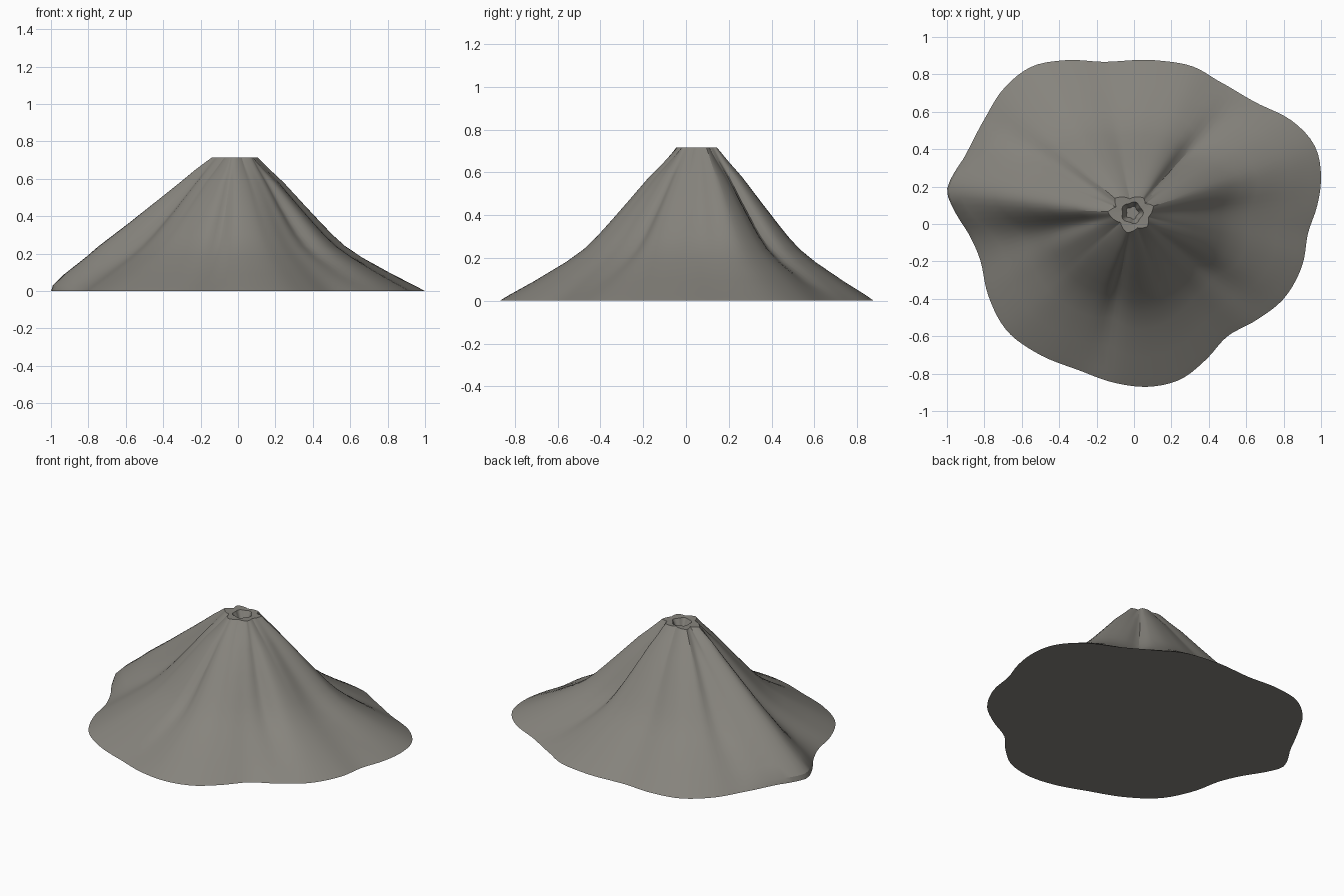
import bpy, bmesh
from math import atan2, hypot, cos, sin, pi, exp, radians

if "Cube" in bpy.data.objects:
    bpy.data.objects.remove(bpy.data.objects["Cube"])

CX, CY = -0.01, 0.06          # summit position
N = 144                       # angular divisions

# base outline seen from above
OUTLINE = [(1.0, .25), (.97, .41), (.86, .54), (.65, .65), (.46, .76), (.32, .84),
           (.12, .875), (-.15, .867), (-.38, .875), (-.55, .84), (-.70, .72),
           (-.80, .56), (-.90, .37), (-.98, .24), (-1.0, .17), (-.96, .07),
           (-.88, -.06), (-.82, -.2), (-.78, -.38), (-.68, -.57), (-.52, -.69),
           (-.3, -.78), (-.1, -.85), (.08, -.87), (.25, -.83), (.38, -.73),
           (.5, -.6), (.66, -.51), (.8, -.4), (.9, -.22), (.93, -.05), (.98, .1)]

# star-shaped summit rim: (degrees, radius)
STAR = [(18, .12), (35, .085), (52, .10), (100, .075), (140, .12), (160, .09),
        (178, .13), (220, .08), (255, .11), (290, .085), (318, .11), (345, .09)]

# slope: height, outward fraction on general slope, fraction on straight west ridge
SLOPE = [(.715, 0, 0), (.65, .075, .11), (.58, .16, .21), (.45, .295, .40),
         (.36, .39, .53), (.30, .455, .62), (.24, .53, .71), (.18, .63, .79),
         (.09, .81, .92), (.03, .94, .99), (0, 1, 1)]

# gullies running down the slope: degrees, depth, half-width
GULLIES = [(47, .05, 7), (-38, .045, 8), (-101, .04, 6), (190, .05, 9),
           (148, .025, 6), (2, .03, 8)]


def diff(a, b):
    return (a - b + pi) % (2 * pi) - pi


def polar_curve(pts, smooth):
    """Periodic interpolation of (angle, radius) pairs."""
    pts = sorted((a % (2 * pi), r) for a, r in pts)
    n = len(pts)

    def f(a):
        a %= 2 * pi
        i = max((k for k in range(n) if pts[k][0] <= a), default=n - 1)
        p = [pts[(i + k) % n] for k in (-1, 0, 1, 2)]
        span = (p[2][0] - p[1][0]) % (2 * pi)
        u = ((a - p[1][0]) % (2 * pi)) / span
        if not smooth:
            return p[1][1] * (1 - u) + p[2][1] * u
        m1 = (p[2][1] - p[0][1]) / ((p[2][0] - p[0][0]) % (2 * pi)) * span
        m2 = (p[3][1] - p[1][1]) / ((p[3][0] - p[1][0]) % (2 * pi)) * span
        return ((2*u**3 - 3*u*u + 1) * p[1][1] + (u**3 - 2*u*u + u) * m1
                + (3*u*u - 2*u**3) * p[2][1] + (u**3 - u*u) * m2)
    return f


base_r = polar_curve([(atan2(y - CY, x - CX), hypot(x - CX, y - CY)) for x, y in OUTLINE], True)
rim_r = polar_curve([(radians(d), r) for d, r in STAR], False)


def slope_r(a, general, west):
    w = exp(-(diff(a, radians(172)) / radians(24)) ** 2)
    t = general * (1 - w) + west * w
    r = rim_r(a) * (1 - t) + base_r(a) * t
    for deg, depth, width in GULLIES:
        r -= depth * 4 * t * (1 - t) * exp(-(diff(a, radians(deg)) / radians(width)) ** 2)
    return r


bm = bmesh.new()


def ring(radius, z):
    return [bm.verts.new((CX + radius(a) * cos(a), CY + radius(a) * sin(a), z))
            for a in (2 * pi * i / N for i in range(N))]


def bridge(upper, lower):
    for i in range(N):
        j = (i + 1) % N
        bm.faces.new((upper[i], lower[i], lower[j], upper[j]))


# crater floor, crater wall, flat summit rim, then the slopes
rings = [ring(lambda a: .032 + .004 * cos(5 * a), .665),
         ring(lambda a: .056 + .004 * cos(5 * a), .713)]
rings += [ring(lambda a, g=g, w=w: slope_r(a, g, w), z) for z, g, w in SLOPE]
for up, low in zip(rings, rings[1:]):
    bridge(up, low)
bm.faces.new(rings[0])
bm.faces.new(rings[-1][::-1])
bmesh.ops.recalc_face_normals(bm, faces=bm.faces)

mesh = bpy.data.meshes.new("volcano_mountain")
bm.to_mesh(mesh)
bm.free()
volcano = bpy.data.objects.new("volcano_mountain", mesh)
bpy.context.collection.objects.link(volcano)

# dark warm grey rock
rock = bpy.data.materials.new("dark_rock")
rock.diffuse_color = (.24, .23, .205, 1)
rock.use_nodes = True
rock.node_tree.nodes["Principled BSDF"].inputs["Base Color"].default_value = rock.diffuse_color
mesh.materials.append(rock)

bpy.context.view_layer.objects.active = volcano
volcano.select_set(True)
bpy.ops.object.shade_smooth_by_angle(angle=radians(25))
